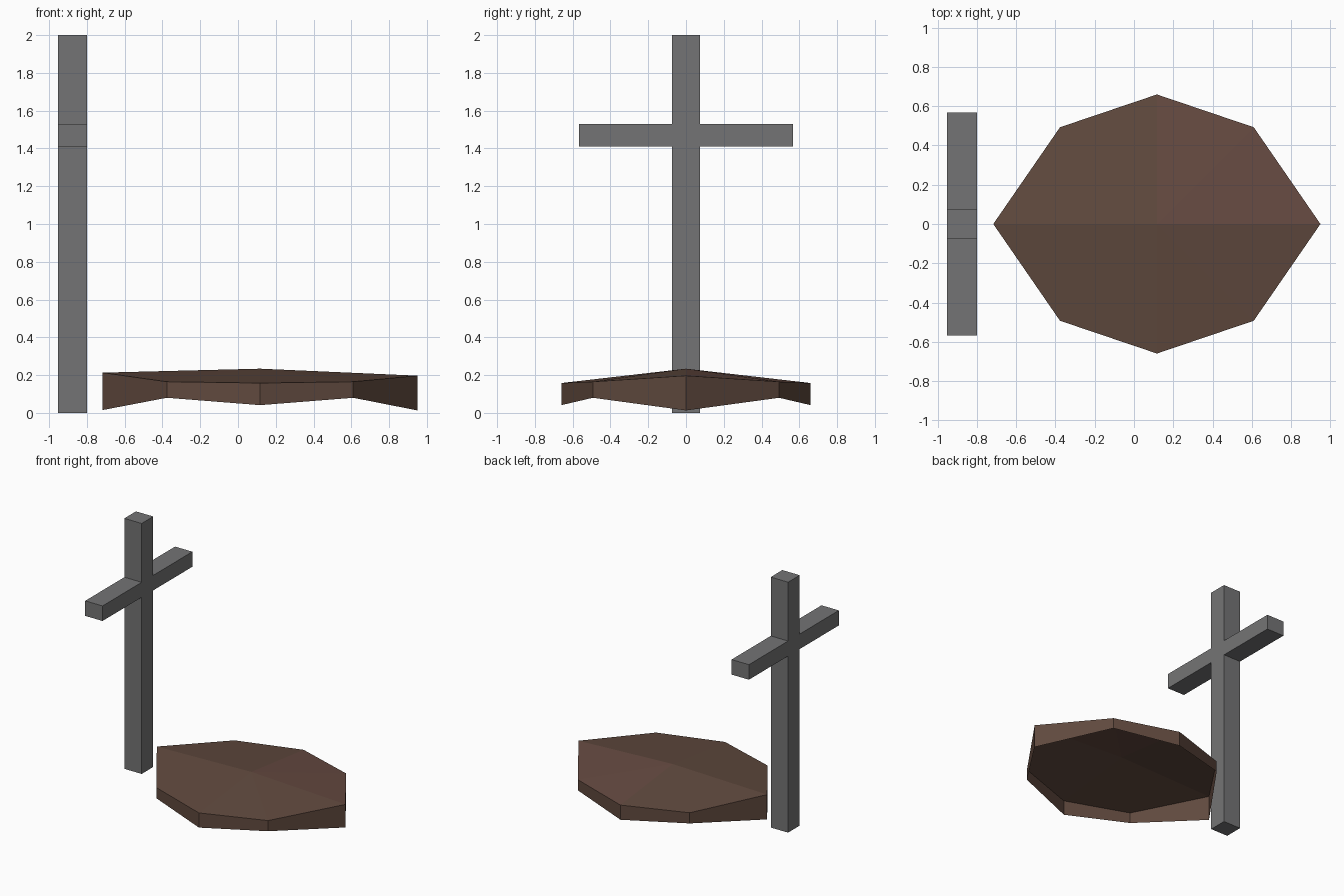
import bpy, bmesh

if "Cube" in bpy.data.objects:
    bpy.data.objects.remove(bpy.data.objects["Cube"])


def material(name, rgb):
    m = bpy.data.materials.new(name)
    m.diffuse_color = (*rgb, 1.0)
    m.use_nodes = True
    m.node_tree.nodes["Principled BSDF"].inputs["Base Color"].default_value = m.diffuse_color
    return m


def finish(bm, name, mats):
    me = bpy.data.meshes.new(name)
    bm.to_mesh(me)
    bm.free()
    for m in mats:
        me.materials.append(m)
    ob = bpy.data.objects.new(name, me)
    bpy.context.collection.objects.link(ob)
    return ob


stone = material("grey stone", (0.175, 0.175, 0.178))
earth = material("brown earth", (0.117, 0.067, 0.048))
red_earth = material("reddish earth", (0.133, 0.069, 0.053))

# Grave cross: one cross-shaped outline extruded along x
half = [(0.073, 0), (0.073, 1.41), (0.567, 1.41),
        (0.567, 1.53), (0.073, 1.53), (0.073, 2.0)]
outline = half + [(-y, z) for y, z in reversed(half)]
bm = bmesh.new()
face = bm.faces.new([bm.verts.new((-0.953, y, z)) for y, z in outline])
ext = bmesh.ops.extrude_face_region(bm, geom=[face])
bmesh.ops.translate(bm, vec=(0.153, 0, 0),
                    verts=[v for v in ext["geom"] if isinstance(v, bmesh.types.BMVert)])
bmesh.ops.recalc_face_normals(bm, faces=bm.faces)
finish(bm, "grave_cross", [stone])

# Earth mound: open eight-sided shell, rows of x, y, bottom z, top z
side = [(0.95, 0, 0.013, 0.197), (0.61, 0.493, 0.08, 0.165),
        (0.117, 0.66, 0.041, 0.158), (-0.377, 0.493, 0.08, 0.165),
        (-0.717, 0, 0.015, 0.213)]
ring = side + [(x, -y, b, t) for x, y, b, t in reversed(side[1:-1])]
bm = bmesh.new()
low = [bm.verts.new((x, y, b)) for x, y, b, t in ring]
top = [bm.verts.new((x, y, t)) for x, y, b, t in ring]
peak = bm.verts.new((0.117, 0, 0.234))
for i in range(8):
    j = (i + 1) % 8
    bm.faces.new((low[i], low[j], top[j], top[i]))
    cap = bm.faces.new((top[i], top[j], peak))
    c = cap.calc_center_median()
    if c.x > 0.117 and c.y > 0:
        cap.material_index = 1
finish(bm, "earth_mound", [earth, red_earth])
